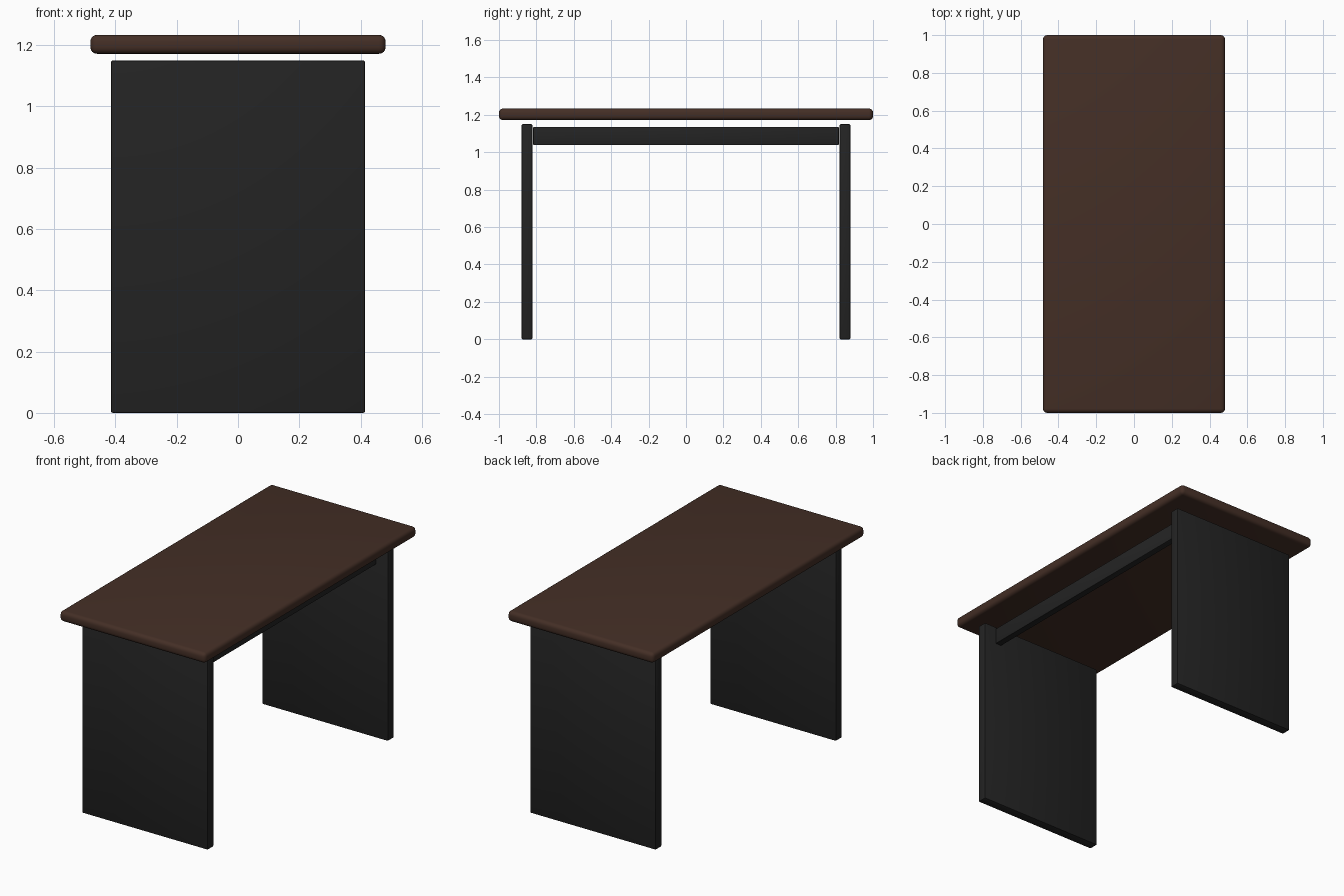
import bpy

if "Cube" in bpy.data.objects:
    bpy.data.objects.remove(bpy.data.objects["Cube"])


def material(name, color):
    m = bpy.data.materials.new(name)
    m.diffuse_color = (*color, 1.0)
    m.use_nodes = True
    m.node_tree.nodes["Principled BSDF"].inputs["Base Color"].default_value = m.diffuse_color
    return m


brown = material("dark_brown_wood", (0.058, 0.028, 0.019))
black = material("matte_black", (0.017, 0.017, 0.017))


def box(name, lo, hi, mat, bevel, segments):
    """Box between two corners with rounded edges."""
    bpy.ops.mesh.primitive_cube_add(size=1)
    ob = bpy.context.object
    ob.name = name
    ob.location = [(a + b) / 2 for a, b in zip(lo, hi)]
    ob.scale = [b - a for a, b in zip(lo, hi)]
    bpy.ops.object.transform_apply(location=True, rotation=False, scale=True)
    ob.data.materials.append(mat)
    mod = ob.modifiers.new("rounded_edges", 'BEVEL')
    mod.width = bevel
    mod.segments = segments
    bpy.ops.object.modifier_apply(modifier=mod.name)
    bpy.ops.object.shade_smooth_by_angle()
    return ob


# Table top with soft edges, floating just above the legs
box("table_top", (-0.482, -1.0, 1.172), (0.482, 1.0, 1.234), brown, 0.022, 4)

# Panel legs at both ends
for name, y in (("front_leg_panel", -0.85), ("back_leg_panel", 0.85)):
    box(name, (-0.415, y - 0.029, 0.0), (0.415, y + 0.029, 1.15), black, 0.006, 2)

# Single stretcher rail on the right side
box("stretcher_rail", (0.30, -0.817, 1.038), (0.34, 0.817, 1.135), black, 0.003, 2)
